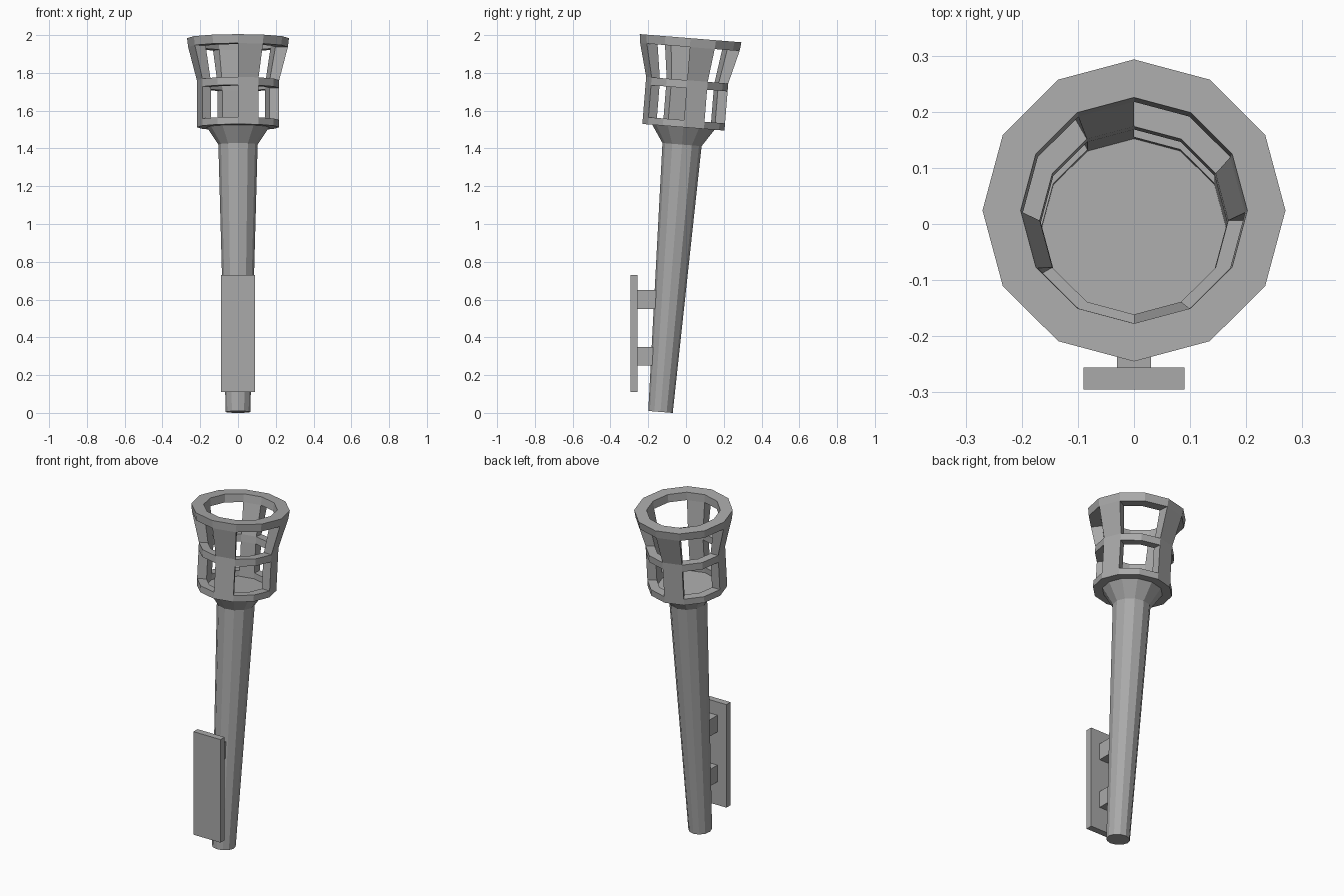
import bpy, bmesh, math
from mathutils import Matrix, Vector

cube = bpy.data.objects.get("Cube")
if cube:
    bpy.data.objects.remove(cube, do_unlink=True)

SIDES = 12
TILT = math.radians(4.6)
# The torch leans backwards from the foot of its handle
LEAN = Matrix.Translation((0, -0.135, 0.005)) @ Matrix.Rotation(-TILT, 4, 'X')

iron = bpy.data.materials.new("grey iron")
iron.use_nodes = True
GREY = (0.4, 0.4, 0.4, 1)
iron.diffuse_color = GREY
iron.node_tree.nodes["Principled BSDF"].inputs["Base Color"].default_value = GREY


def finish(name, bm, matrix=None):
    if matrix:
        bm.transform(matrix)
    bmesh.ops.recalc_face_normals(bm, faces=bm.faces)
    mesh = bpy.data.meshes.new(name)
    bm.to_mesh(mesh)
    bm.free()
    mesh.materials.append(iron)
    obj = bpy.data.objects.new(name, mesh)
    bpy.context.collection.objects.link(obj)


def ring(bm, radius, z):
    step = math.tau / SIDES
    return [bm.verts.new((radius * math.cos(i * step), radius * math.sin(i * step), z))
            for i in range(SIDES)]


def box(name, low, high):
    low, high = Vector(low), Vector(high)
    bm = bmesh.new()
    bmesh.ops.create_cube(bm, size=1)
    finish(name, bm, Matrix.Translation((low + high) / 2) @ Matrix.Diagonal((*(high - low), 1)))


# Handle: tapered shaft flaring into the cage floor
bm = bmesh.new()
loops = [ring(bm, r, z) for r, z in ((0.065, 0), (0.104, 1.42), (0.168, 1.516))]
for a, b in zip(loops, loops[1:]):
    for i in range(SIDES):
        j = (i + 1) % SIDES
        bm.faces.new((a[i], a[j], b[j], b[i]))
bm.faces.new(loops[0])
bm.faces.new(loops[-1])
finish("handle", bm, LEAN)

# Cage: three hoops, joined by an upright in every third sector
levels = [  # height, outer radius, inner radius
    (1.512, 0.218, 0.166), (1.55, 0.218, 0.166), (1.72, 0.218, 0.166),
    (1.762, 0.218, 0.168), (1.938, 0.264, 0.198), (1.985, 0.27, 0.202)]
BANDS = len(levels) - 1


def solid(band, sector):
    return 0 <= band < BANDS and (band % 2 == 0 or sector % 3 == 0)


bm = bmesh.new()
outer = [ring(bm, o, z) for z, o, _ in levels]
inner = [ring(bm, n, z) for z, _, n in levels]
for k in range(BANDS):
    for i in range(SIDES):
        if not solid(k, i):
            continue
        j = (i + 1) % SIDES
        for wall in (outer, inner):
            bm.faces.new((wall[k][i], wall[k][j], wall[k + 1][j], wall[k + 1][i]))
        for other, level in ((k - 1, k), (k + 1, k + 1)):
            if not solid(other, i):
                bm.faces.new((outer[level][i], outer[level][j], inner[level][j], inner[level][i]))
        for other, edge in ((i - 1, i), (i + 1, j)):
            if not solid(k, other):
                bm.faces.new((outer[k][edge], outer[k + 1][edge],
                              inner[k + 1][edge], inner[k][edge]))
bmesh.ops.delete(bm, geom=[v for v in bm.verts if not v.link_faces], context='VERTS')
finish("cage", bm, LEAN)

# Wall bracket: flat plate with two blocks reaching the handle
box("wall_plate", (-0.09, -0.295, 0.11), (0.09, -0.256, 0.73))
for name, z, reach in (("lower_block", 0.25, -0.155), ("upper_block", 0.55, -0.135)):
    box(name, (-0.03, -0.258, z), (0.03, reach, z + 0.1))
